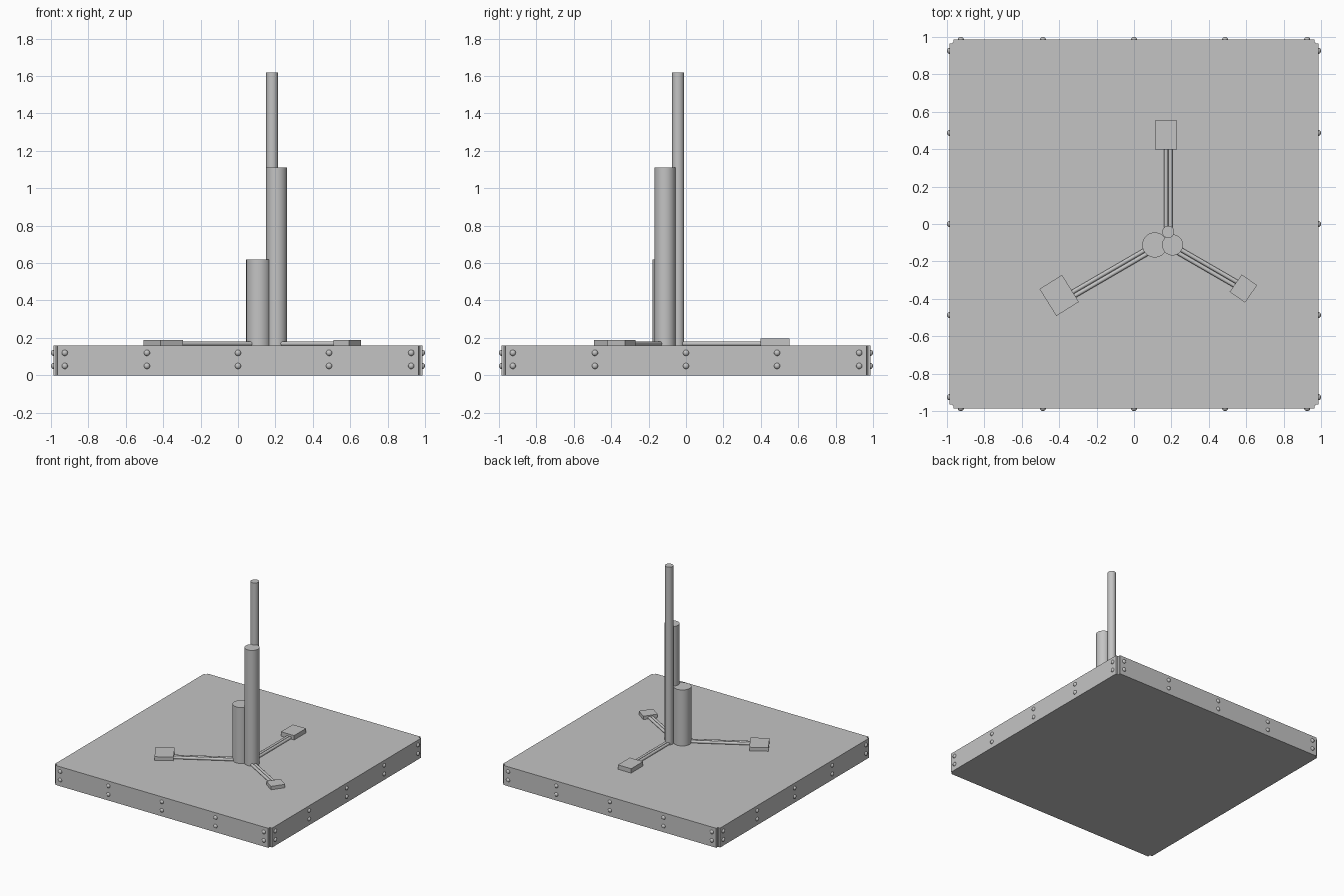
import bpy, bmesh, math
from mathutils import Vector, Matrix

cube = bpy.data.objects.get("Cube")
if cube:
    bpy.data.objects.remove(cube, do_unlink=True)

grey = bpy.data.materials.new("plain grey")
grey.use_nodes = True
grey.diffuse_color = (0.55, 0.55, 0.55, 1)
grey.node_tree.nodes["Principled BSDF"].inputs["Base Color"].default_value = (0.55, 0.55, 0.55, 1)

BASE_TOP = 0.16
HALF = 0.987


def finish(name, bm, smooth=False):
    bmesh.ops.recalc_face_normals(bm, faces=bm.faces[:])
    mesh = bpy.data.meshes.new(name)
    bm.to_mesh(mesh)
    bm.free()
    mesh.materials.append(grey)
    ob = bpy.data.objects.new(name, mesh)
    bpy.context.collection.objects.link(ob)
    if smooth:
        bpy.ops.object.select_all(action='DESELECT')
        ob.select_set(True)
        bpy.context.view_layer.objects.active = ob
        bpy.ops.object.shade_smooth_by_angle(angle=math.radians(35))
    return ob


def cylinder(bm, a, b, radius, sides):
    a, b = Vector(a), Vector(b)
    turn = (b - a).to_track_quat('Z', 'Y').to_matrix().to_4x4()
    bmesh.ops.create_cone(bm, cap_ends=True, segments=sides, radius1=radius, radius2=radius,
                          depth=(b - a).length, matrix=Matrix.Translation((a + b) / 2) @ turn)


# Base slab with a small notch at each corner
bm = bmesh.new()
notch = [(HALF, 0.966), (0.973, 0.966), (0.966, 0.973), (0.966, HALF)]
outline = []
for k in range(4):
    turn = Matrix.Rotation(k * math.pi / 2, 3, 'Z')
    outline += [bm.verts.new(turn @ Vector((x, y, 0))) for x, y in notch]
bottom = bm.faces.new(outline)
raised = bmesh.ops.extrude_face_region(bm, geom=[bottom], use_keep_orig=True)
for v in raised["geom"]:
    if isinstance(v, bmesh.types.BMVert):
        v.co.z = BASE_TOP
finish("base", bm)

# Domed rivets in two rows around the four sides
bm = bmesh.new()
for k in range(4):
    turn = Matrix.Rotation(k * math.pi / 2, 4, 'Z')
    for x in (-0.926, -0.487, 0, 0.487, 0.926):
        for z in (0.05, 0.12):
            place = turn @ Matrix.Translation((x, -HALF, z)) @ Matrix.Diagonal((1, 0.8, 1, 1))
            bmesh.ops.create_uvsphere(bm, u_segments=16, v_segments=10, radius=0.016, matrix=place)
finish("rivets", bm, True)

# Three upright posts
for name, x, y, radius, top in (("tall_post", 0.183, -0.042, 0.032, 1.62),
                                ("middle_post", 0.206, -0.112, 0.056, 1.11),
                                ("short_post", 0.111, -0.112, 0.067, 0.62)):
    bm = bmesh.new()
    cylinder(bm, (x, y, BASE_TOP), (x, y, top), radius, 48)
    finish(name, bm, True)

# Each arm is a pair of rods running along the base to a flat pad
arms = (("back", (0.183, -0.05), (0.183, 0.41), (0.171, 0.476), (0.155, 0.12), 90, 0.196),
        ("right", (0.12, -0.117), (-0.33, -0.378), (-0.4, -0.382), (0.142, 0.17), 32, 0.19),
        ("left", (0.19, -0.115), (0.545, -0.32), (0.585, -0.345), (0.1, 0.113), -35, 0.188))
for name, start, end, pad, size, angle, top in arms:
    along = (Vector(end) - Vector(start)).normalized()
    side = Vector((-along.y, along.x)) * 0.0115
    bm = bmesh.new()
    for s in (-1, 1):
        a, b = Vector(start) + side * s, Vector(end) + side * s
        cylinder(bm, (*a, 0.169), (*b, 0.169), 0.0115, 16)
    finish(name + "_arm_rods", bm, True)
    bm = bmesh.new()
    height = top - BASE_TOP
    bmesh.ops.create_cube(bm, size=1, matrix=Matrix.Translation((*pad, BASE_TOP + height / 2))
                          @ Matrix.Rotation(math.radians(angle), 4, 'Z')
                          @ Matrix.Diagonal((*size, height, 1)))
    finish(name + "_pad", bm)
